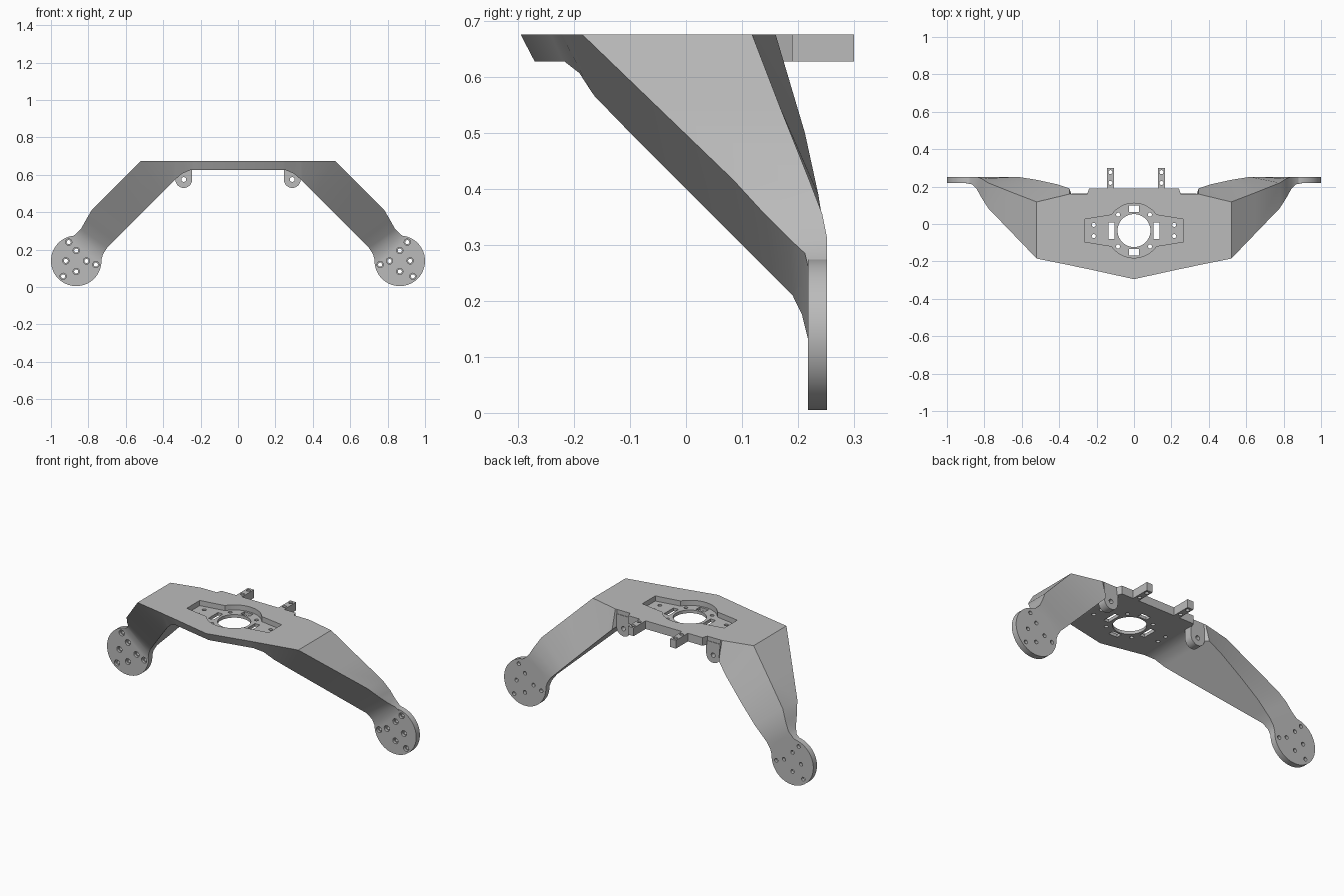
import bpy, bmesh
from math import cos, sin, radians, pi
from mathutils import Vector

cube = bpy.data.objects.get("Cube")
if cube:
    bpy.data.objects.remove(cube, do_unlink=True)

grey = bpy.data.materials.new("satin grey")
grey.use_nodes = True
colour = (0.5, 0.5, 0.5, 1)
grey.diffuse_color = colour
grey.node_tree.nodes["Principled BSDF"].inputs["Base Color"].default_value = colour


def make_object(name, bm):
    bmesh.ops.recalc_face_normals(bm, faces=bm.faces)
    mesh = bpy.data.meshes.new(name)
    bm.to_mesh(mesh)
    bm.free()
    mesh.materials.append(grey)
    obj = bpy.data.objects.new(name, mesh)
    bpy.context.collection.objects.link(obj)
    return obj


def prism(bm, outline, low, high, axis="z"):
    """Extrude an outline along z (outline in xy) or along y (outline in xz)."""
    def place(p, d):
        return (p[0], p[1], d) if axis == "z" else (p[0], d, p[1])
    a = [bm.verts.new(place(p, low)) for p in outline]
    b = [bm.verts.new(place(p, high)) for p in outline]
    bm.faces.new(a)
    bm.faces.new(b[::-1])
    for i in range(len(a)):
        j = (i + 1) % len(a)
        bm.faces.new((a[i], a[j], b[j], b[i]))


def arc(cx, cy, r, start=0, end=360, n=16):
    closed = end - start == 360
    count = n if closed else n + 1
    angles = [radians(start + (end - start) * i / n) for i in range(count)]
    return [(cx + r * cos(t), cy + r * sin(t)) for t in angles]


def box(cx, cy, w, h):
    return [(cx - w, cy - h), (cx + w, cy - h), (cx + w, cy + h), (cx - w, cy + h)]


def boolean(target, tool, operation, keep=False):
    mod = target.modifiers.new("cut", "BOOLEAN")
    mod.operation, mod.solver, mod.object = operation, "EXACT", tool
    bpy.context.view_layer.objects.active = target
    bpy.ops.object.modifier_apply(modifier=mod.name)
    if not keep:
        bpy.data.objects.remove(tool, do_unlink=True)


# Cross-sections along one arm: outer x, z, front y, back y; then the same for the inner edge
TOP, UNDER = .675, .627
DISC_X, DISC_Z, FRONT, BACK = .865, .14, .218, .252
stations = [
    (0, TOP, -.295, .19, 0, UNDER, -.27, .19),
    (.24, TOP, -.242, .19, .24, UNDER, -.22, .19),
    (.25, TOP, -.24, .16, .25, UNDER, -.217, .16),
    (.3, TOP, -.23, .16, .3, .606, -.19, .16),
    (.335, TOP, -.222, .16, .335, .575, -.17, .16),
    (.345, TOP, -.22, .16, .345, .565, -.163, .19),
    (.52, TOP, -.185, .118, .41, .5, -.1, .212),
    (.65, .545, -.05, .168, .52, .39, .01, .236),
    (.78, .415, .085, .22, .62, .29, .11, BACK),
    (.815, .355, .14, .243, .665, .245, .155, BACK),
    (.84, .31, .185, BACK, .7, .21, .19, BACK),
    (DISC_X, .285, .212, BACK, .722, .175, .207, BACK),
    (.9, .26, FRONT, BACK, .735, .13, FRONT, BACK),
]
bm = bmesh.new()
rings = []
path = [(-1, s) for s in stations[:0:-1]] + [(1, s) for s in stations]
for side, (ox, oz, of, ob, ix, iz, jf, jb) in path:
    corners = [(ox, of, oz), (ox, ob, oz), (ix, jb, iz), (ix, jf, iz)]
    rings.append([bm.verts.new((side * x, y, z)) for x, y, z in corners])
for a, b in zip(rings, rings[1:]):
    for i in range(4):
        j = (i + 1) % 4
        bm.faces.new((a[i], a[j], b[j], b[i]))
bm.faces.new(rings[0])
bm.faces.new(rings[-1][::-1])
bracket = make_object("bracket_body", bm)

# Round mounting discs and hanging lugs
for side in (-1, 1):
    bm = bmesh.new()
    prism(bm, arc(side * DISC_X, DISC_Z, .135, n=64), FRONT, BACK, "y")
    boolean(bracket, make_object("mounting_disc", bm), "UNION")
    bm = bmesh.new()
    lug = arc(side * .29, .575, .045, 180, 360) + [(side * .29 + .045, .65), (side * .29 - .045, .65)]
    prism(bm, lug, .115, .163, "y")
    boolean(bracket, make_object("hanging_lug", bm), "UNION")

# Recess in the top plate
CY = -.035
bm = bmesh.new()
outline = arc(0, CY, .146, 35, 145, 24) + box(-.265, CY, 0, .06)[2:0:-1]
outline += arc(0, CY, .146, 215, 325, 24) + box(.265, CY, 0, .06)[1:3]
prism(bm, outline, .645, .8)
boolean(bracket, make_object("recess_cutter", bm), "DIFFERENCE")

# Bore, slots and screw holes through the plate
bm = bmesh.new()
through = [arc(0, CY, .088, n=64)]
for s in (-1, 1):
    through += [box(s * .12, CY, .016, .044), box(0, CY + s * .116, .028, .017)]
    for t in (-1, 1):
        through += [arc(s * .085, CY + t * .085, .011), arc(s * .215, CY + t * .03, .011)]
for shape in through:
    prism(bm, shape, .5, .8)
boolean(bracket, make_object("plate_hole_cutter", bm), "DIFFERENCE")

# Screw holes in discs and lugs, then wider counterbores on the disc fronts
screws = [(.04, .1), (0, .055), (.055, 0), (-.055, 0), (-.105, -.02), (0, -.057), (.07, -.083)]
for radius, low, high in ((.011, .1, .4), (.017, .1, .233)):
    bm = bmesh.new()
    for side in (-1, 1):
        for dx, dz in screws:
            prism(bm, arc(side * (DISC_X + dx), DISC_Z + dz, radius), low, high, "y")
        if high > BACK:
            prism(bm, arc(side * .29, .575, .013), -.05, high, "y")
    boolean(bracket, make_object("screw_cutter", bm), "DIFFERENCE")

# Rear tabs with two holes each
parts = [bracket]
for label, x in (("right", -.126), ("left", .147)):
    bm = bmesh.new()
    prism(bm, box(x, .24, .019, .06), UNDER, TOP)
    tab = make_object(label + "_rear_tab", bm)
    bm = bmesh.new()
    for y in (.22, .277):
        prism(bm, arc(x, y, .011), .5, .8)
    boolean(tab, make_object("tab_cutter", bm), "DIFFERENCE")
    parts.append(tab)

# Smooth shading with crisp edges
bpy.ops.object.select_all(action="DESELECT")
for obj in parts:
    obj.select_set(True)
bpy.context.view_layer.objects.active = bracket
bpy.ops.object.shade_smooth_by_angle(angle=radians(25))
